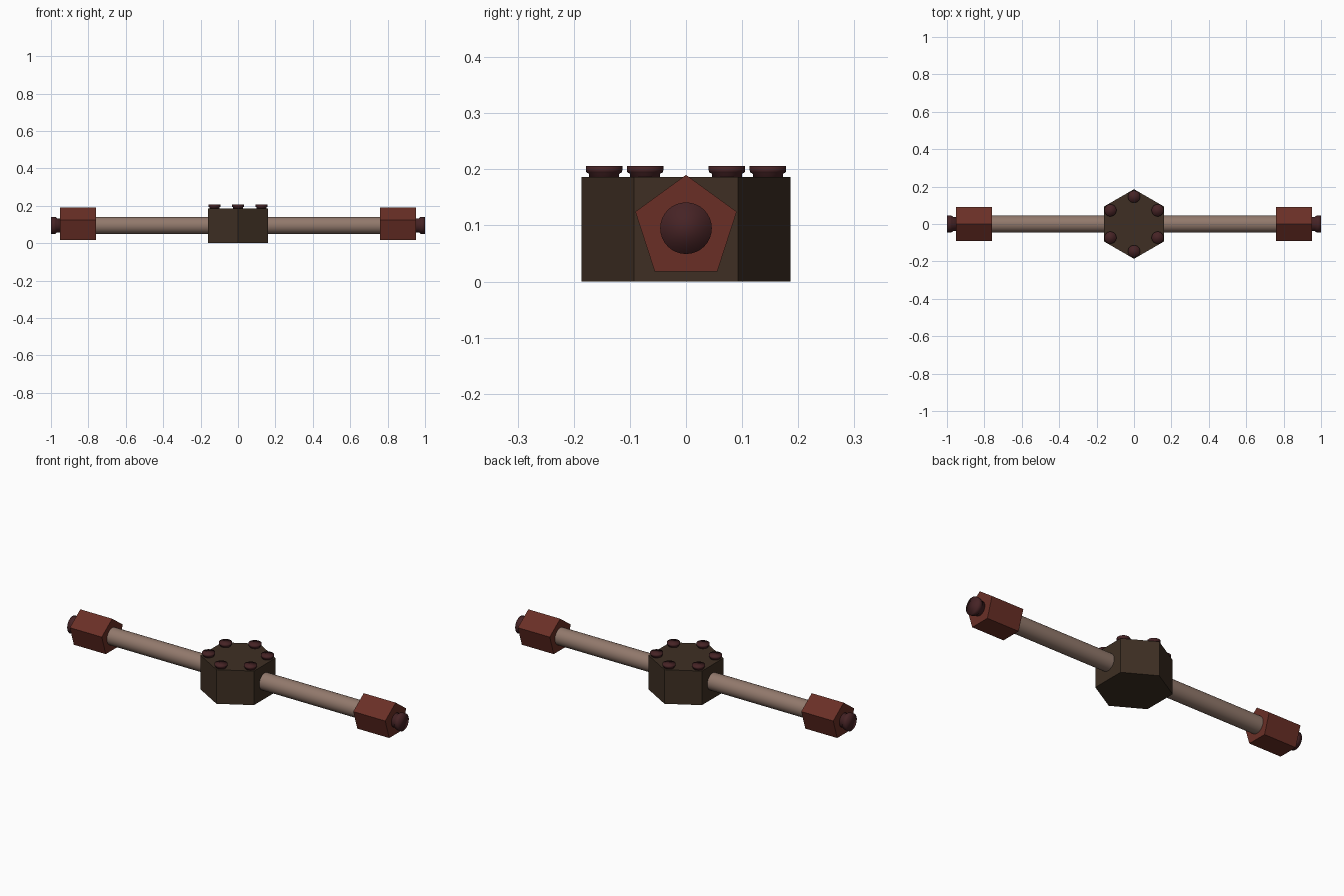
import bpy, bmesh, math
from mathutils import Matrix, Vector

if "Cube" in bpy.data.objects:
    bpy.data.objects.remove(bpy.data.objects["Cube"])


def material(name, rgb):
    m = bpy.data.materials.new(name)
    lin = [((c / 255 + 0.055) / 1.055) ** 2.4 for c in rgb]
    m.diffuse_color = (*lin, 1)
    m.use_nodes = True
    m.node_tree.nodes["Principled BSDF"].inputs["Base Color"].default_value = m.diffuse_color
    return m


HUB = material("dark brown", (62, 47, 35))
ROD = material("tan metal", (146, 121, 108))
WEIGHT = material("rust red", (106, 47, 38))
STUD = material("deep maroon", (70, 35, 37))


def lathe(name, profile, sides, mat, matrix, start=0.0, smooth=False):
    """Revolve (radius, height) pairs around local z and cap both ends."""
    bm = bmesh.new()
    rings = [[bm.verts.new((r * math.cos(start + math.tau * i / sides),
                            r * math.sin(start + math.tau * i / sides), h))
              for i in range(sides)] for r, h in profile]
    for a, b in zip(rings, rings[1:]):
        for i in range(sides):
            j = (i + 1) % sides
            bm.faces.new((a[i], a[j], b[j], b[i]))
    bm.faces.new(rings[0][::-1])
    bm.faces.new(rings[-1])
    for f in bm.faces:
        f.smooth = smooth and (smooth == "all" or len(f.verts) == 4)
    mesh = bpy.data.meshes.new(name)
    bm.to_mesh(mesh)
    bm.free()
    mesh.materials.append(mat)
    ob = bpy.data.objects.new(name, mesh)
    ob.matrix_world = matrix
    bpy.context.collection.objects.link(ob)
    return ob


AXIS_Z = 0.095

# Hexagonal centre hub
lathe("hub", [(0.186, 0), (0.186, 0.186)], 6, HUB, Matrix(), math.pi / 2)

# Studs around the hub top
for i in range(6):
    a = math.pi / 2 + i * math.pi / 3
    pos = Vector((0.146 * math.cos(a), 0.146 * math.sin(a), 0.18))
    lathe(f"stud_{i + 1}",
          [(0.027, 0), (0.027, 0.012), (0.0315, 0.0145), (0.0325, 0.018),
           (0.0325, 0.026)],
          24, STUD, Matrix.Translation(pos), smooth="all")

for side, label in ((1, "right"), (-1, "left")):
    m = Matrix.Translation((0, 0, AXIS_Z)) @ Matrix.Rotation(side * math.pi / 2, 4, "Y")
    # Round arm
    lathe(f"{label}_rod", [(0.046, 0.1), (0.046, 0.80)], 32, ROD, m, smooth="sides")
    # Five-sided end weight, point up
    lathe(f"{label}_weight", [(0.095, 0.76), (0.095, 0.953)], 5, WEIGHT, m,
          math.pi if side > 0 else 0.0)
    # End cap with narrow neck
    lathe(f"{label}_end_cap",
          [(0.038, 0.94), (0.038, 0.968), (0.044, 0.974), (0.046, 0.982),
           (0.046, 1.0)],
          32, STUD, m, smooth="all")
